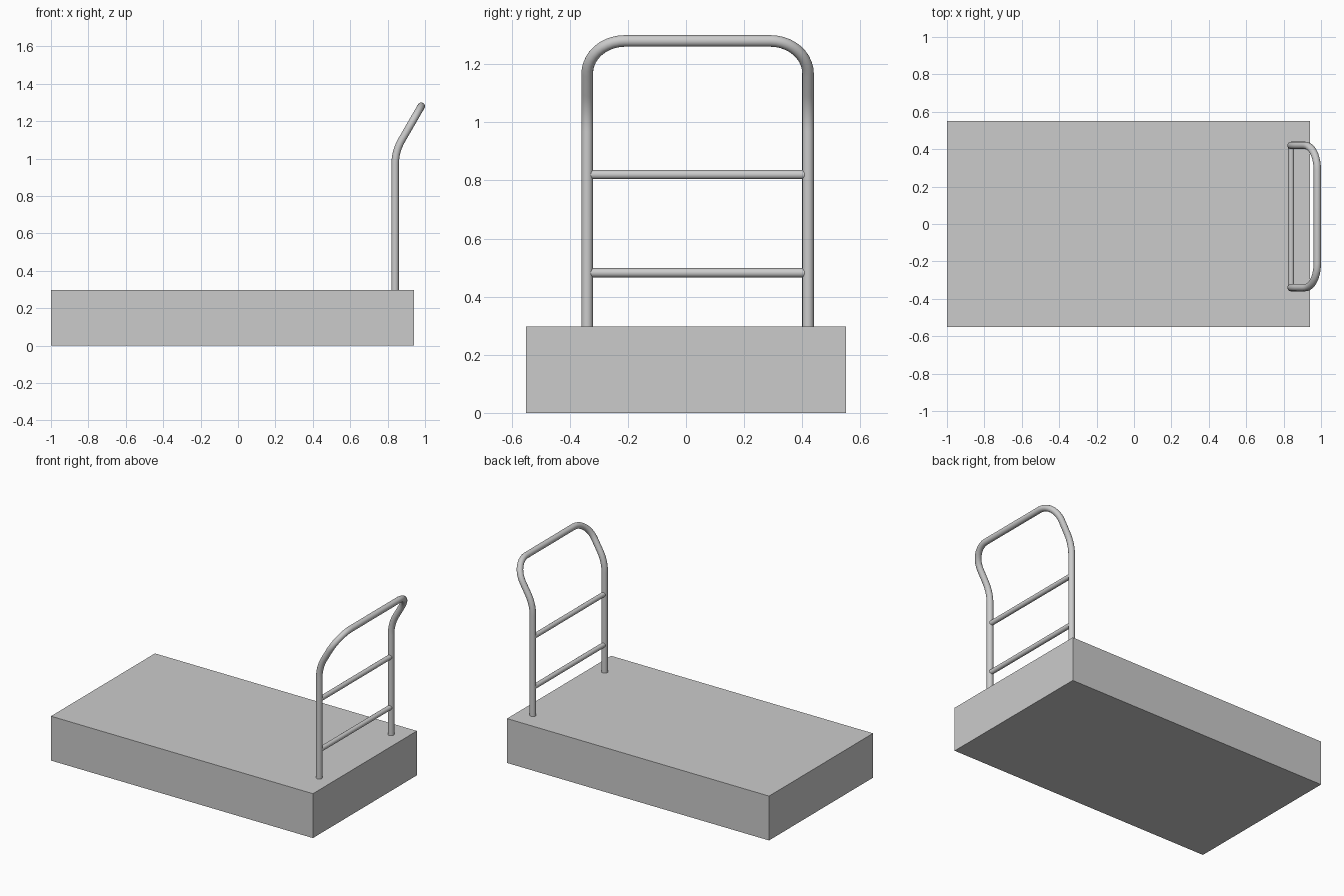
import bpy
import math
from mathutils import Vector

if "Cube" in bpy.data.objects:
    bpy.data.objects.remove(bpy.data.objects["Cube"])

DECK_TOP = 0.297
POST_X, TOP_X, TOP_Z = 0.84, 0.98, 1.28
Y0, Y1 = -0.34, 0.42


def fillet(prev, corner, nxt, tangent, steps=10):
    """Points of a circular arc rounding one corner of a path."""
    a, b = (prev - corner).normalized(), (nxt - corner).normalized()
    half = a.angle(b) / 2
    radius = tangent * math.tan(half)
    bis = (a + b).normalized()
    centre = corner + bis * (radius / math.sin(half))
    start, end = corner + a * tangent - centre, corner + b * tangent - centre
    sweep = start.angle(end)
    return [centre + (start * math.sin((1 - i / steps) * sweep)
                      + end * math.sin(i / steps * sweep)) / math.sin(sweep)
            for i in range(steps + 1)]


def tube(name, points, radius):
    curve = bpy.data.curves.new(name, 'CURVE')
    curve.dimensions = '3D'
    curve.bevel_depth = radius
    curve.bevel_resolution = 6
    curve.use_fill_caps = True
    spline = curve.splines.new('POLY')
    spline.points.add(len(points) - 1)
    for p, co in zip(spline.points, points):
        p.co = (*co, 1)
    spline.use_smooth = True
    obj = bpy.data.objects.new(name, curve)
    bpy.context.collection.objects.link(obj)
    # turn into a mesh with smooth sides and sharp caps
    bpy.ops.object.select_all(action='DESELECT')
    obj.select_set(True)
    bpy.context.view_layer.objects.active = obj
    bpy.ops.object.convert(target='MESH')
    bpy.ops.object.shade_smooth_by_angle(angle=math.radians(40))


# Platform block
bpy.ops.mesh.primitive_cube_add(size=1, location=(-0.03, 0, DECK_TOP / 2))
deck = bpy.context.object
deck.name = "platform"
deck.scale = (1.94, 1.1, DECK_TOP)
bpy.ops.object.transform_apply(location=False, rotation=False, scale=True)

# Push handle: upright posts leaning outward 30 degrees into a rounded top bar
knee_z = TOP_Z - (TOP_X - POST_X) / math.tan(math.radians(30))
corners = [Vector(c) for c in (
    (POST_X, Y0, DECK_TOP - 0.005), (POST_X, Y0, knee_z), (TOP_X, Y0, TOP_Z),
    (TOP_X, Y1, TOP_Z), (POST_X, Y1, knee_z), (POST_X, Y1, DECK_TOP - 0.005))]
path = [corners[0]]
for i, t in zip(range(1, 5), (0.07, 0.13, 0.13, 0.07)):
    path += fillet(corners[i - 1], corners[i], corners[i + 1], t)
path.append(corners[-1])
tube("push_handle", path, 0.02)

# Cross bars between the posts
for name, z in (("lower_crossbar", 0.482), ("upper_crossbar", 0.82)):
    tube(name, [Vector((POST_X, Y0 + 0.01, z)), Vector((POST_X, Y1 - 0.01, z))], 0.016)
